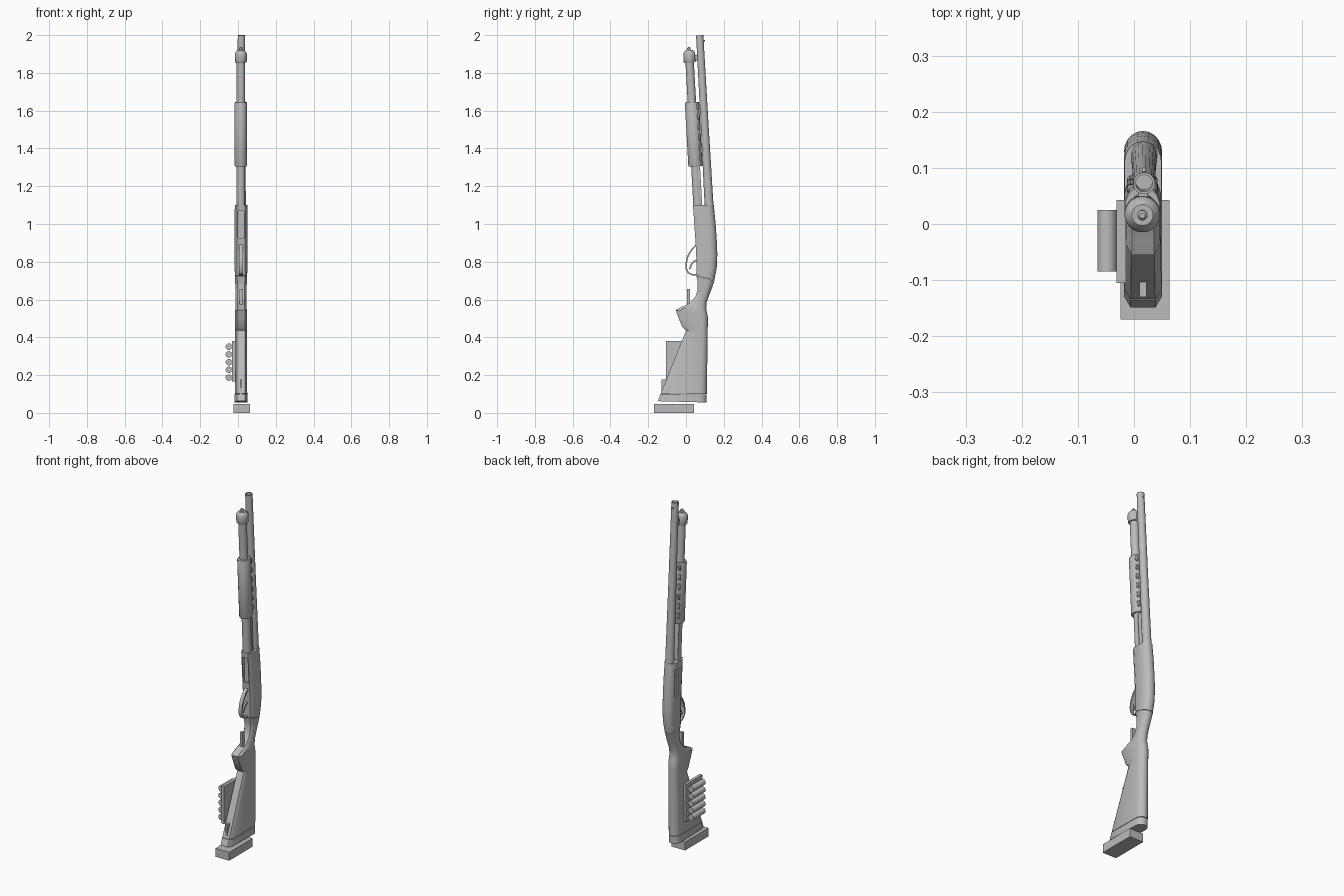
import bpy, bmesh, math
from mathutils import Vector

cube = bpy.data.objects.get("Cube")
if cube:
    bpy.data.objects.remove(cube, do_unlink=True)

grey = bpy.data.materials.new("plain grey")
grey.use_nodes = True
grey.diffuse_color = (0.5, 0.5, 0.5, 1)
grey.node_tree.nodes["Principled BSDF"].inputs["Base Color"].default_value = (0.5, 0.5, 0.5, 1)

CX = 0.016  # centre plane of the long parts


def finish(name, bm, smooth=True):
    bmesh.ops.recalc_face_normals(bm, faces=bm.faces[:])
    mesh = bpy.data.meshes.new(name)
    bm.to_mesh(mesh)
    bm.free()
    ob = bpy.data.objects.new(name, mesh)
    bpy.context.collection.objects.link(ob)
    mesh.materials.append(grey)
    bpy.ops.object.select_all(action='DESELECT')
    ob.select_set(True)
    bpy.context.view_layer.objects.active = ob
    if smooth:
        bpy.ops.object.shade_smooth_by_angle(angle=math.radians(35))
    return ob


def skin(name, rings, closed=False, smooth=True):
    """Bridge rings of points; cap the ends, or join last to first."""
    bm = bmesh.new()
    loops = [[bm.verts.new(p) for p in ring] for ring in rings]
    pairs = list(zip(loops, loops[1:]))
    if closed:
        pairs.append((loops[-1], loops[0]))
    else:
        bm.faces.new(loops[0])
        bm.faces.new(loops[-1])
    n = len(loops[0])
    for a, b in pairs:
        for i in range(n):
            j = (i + 1) % n
            bm.faces.new((a[i], a[j], b[j], b[i]))
    return finish(name, bm, smooth)


def box(name, lo, hi):
    rings = [[(lo[0], lo[1], z), (hi[0], lo[1], z), (hi[0], hi[1], z), (lo[0], hi[1], z)]
             for z in (lo[2], hi[2])]
    return skin(name, rings, smooth=False)


def lathe(name, p0, p1, profile, n=20, deep=1.0):
    """Turn (fraction along axis, radius) pairs about the line p0-p1."""
    p0, p1 = Vector(p0), Vector(p1)
    axis = (p1 - p0).normalized()
    u = Vector((1, 0, 0))
    v = axis.cross(u)
    rings = []
    for t, r in profile:
        c = p0.lerp(p1, t)
        rings.append([c + u * r * math.cos(a) + v * r * deep * math.sin(a)
                      for a in (2 * math.pi * (i + 0.5) / n for i in range(n))])
    return skin(name, rings)


def body(name, rows):
    """Loft with a chamfered front and rounded back; rows are
    (front y, front z, back y, back z, half width)."""
    rings = []
    for yf, zf, yb, zb, w in rows:
        d = yb - yf
        c = min(0.02, d * 0.2)
        back = min(w * 1.1, d * 0.45)
        pts = [(-w, yf + c), (-w * 0.65, yf), (w * 0.65, yf), (w, yf + c)]
        for i in range(11):
            a = math.pi * i / 10
            pts.append((w * math.cos(a), yb - back + back * math.sin(a)))
        rings.append([(CX + x, y, zf + (zb - zf) * (y - yf) / d) for x, y in pts])
    return skin(name, rings)


def strip(name, path, half, thick):
    """Flat band following a (y, z) path in the centre plane."""
    rings = []
    for i, p in enumerate(path):
        a, b = Vector(path[max(i - 1, 0)]), Vector(path[min(i + 1, len(path) - 1)])
        d = (b - a).normalized()
        n = Vector((-d.y, d.x)) * thick / 2
        q = Vector(p)
        rings.append([(CX + s * half, *(q + n * k)) for s, k in ((-1, -1), (1, -1), (1, 1), (-1, 1))])
    return skin(name, rings)


def cut(target, cutter):
    cutter.hide_render = True
    mod = target.modifiers.new("cut", 'BOOLEAN')
    mod.operation, mod.object, mod.solver = 'DIFFERENCE', cutter, 'EXACT'
    bpy.ops.object.select_all(action='DESELECT')
    bpy.context.view_layer.objects.active = target
    target.select_set(True)
    bpy.ops.object.modifier_apply(modifier=mod.name)
    bpy.data.objects.remove(cutter, do_unlink=True)


def tube_at(z, dx=0, dy=0):
    return (CX - 0.001 + dx, 0.017 + 0.0555 * (1.9 - z) + dy, z)


def barrel_at(z, dx=0, dy=0):
    return (CX + 0.002 + dx, 0.0725 + 0.055 * (2 - z) + dy, z)


# Barrel with open bore, bead and clamp
lathe("barrel", barrel_at(1.08), barrel_at(1.999),
      [(0, 0.024), (0.15, 0.023), (0.5, 0.021), (1, 0.0195), (1, 0.015), (0.93, 0.015)])
lathe("front_bead", barrel_at(1.97, dy=0.017), barrel_at(1.97, dy=0.027),
      [(0, 0.004), (0.6, 0.004), (1, 0.002)], 10)
box("barrel_clamp", (CX - 0.008, 0.03, 1.862), (CX + 0.008, 0.07, 1.895))

# Magazine tube and end cap
lathe("magazine_tube", tube_at(1.08), tube_at(1.87), [(0, 0.023), (1, 0.0225)])
lathe("magazine_cap", tube_at(1.855), tube_at(1.937),
      [(0, 0.029), (0.06, 0.032), (0.55, 0.032), (0.68, 0.028), (0.8, 0.019),
       (0.8, 0.009), (0.94, 0.009), (1, 0.005)], 24)

# Sliding grip, its side ribs and the action bars
lathe("sliding_grip", tube_at(1.305), tube_at(1.645),
      [(0, 0.031), (0.015, 0.033), (0.985, 0.033), (1, 0.031)], 16, 1.16)
for side in (-1, 1):
    tag = "left" if side > 0 else "right"
    for i in range(6):
        z = 1.335 + i * 0.054
        lathe(f"{tag}_grip_rib", tube_at(z, side * 0.019, 0.03), tube_at(z + 0.036, side * 0.019, 0.03),
              [(0, 0.004), (0.25, 0.009), (0.75, 0.009), (1, 0.004)], 8)
    lathe(f"{tag}_action_bar", tube_at(1.08, side * 0.02, 0.018), tube_at(1.32, side * 0.02, 0.018),
          [(0, 0.004), (1, 0.004)], 4, 2.2)

# Receiver with ejection and loading openings
receiver = body("receiver", [
    (0.054, 0.728, 0.150, 0.702, 0.032), (0.055, 0.78, 0.163, 0.77, 0.034),
    (0.054, 0.84, 0.166, 0.84, 0.034), (0.050, 0.91, 0.163, 0.91, 0.034),
    (0.044, 1.0, 0.157, 1.0, 0.034), (0.037, 1.1, 0.147, 1.1, 0.033)])
cut(receiver, box("port_cutter", (-0.05, 0.095, 0.91), (-0.008, 0.128, 1.06)))
cut(receiver, box("loading_cutter", (CX - 0.017, 0.0, 0.925), (CX + 0.017, 0.06, 1.07)))
box("bolt", (-0.012, 0.097, 0.93), (-0.004, 0.126, 1.03))

# Trigger and its guard
strip("trigger_guard", [(0.056, 0.89), (0.04, 0.875), (0.022, 0.852), (0.007, 0.822), (0.001, 0.79),
                        (0.002, 0.762), (0.012, 0.742), (0.032, 0.732), (0.06, 0.73)], 0.01, 0.008)
strip("trigger", [(0.06, 0.81), (0.042, 0.802), (0.028, 0.785), (0.02, 0.762)], 0.005, 0.009)

# Stock with grip horn, butt pad and bottom block
body("stock", [
    (0.054, 0.726, 0.150, 0.70, 0.032), (0.062, 0.69, 0.138, 0.662, 0.030),
    (0.062, 0.655, 0.122, 0.62, 0.028), (0.050, 0.615, 0.109, 0.585, 0.028),
    (0.015, 0.577, 0.107, 0.555, 0.029), (-0.030, 0.558, 0.111, 0.53, 0.030),
    (-0.055, 0.545, 0.116, 0.505, 0.031), (-0.040, 0.505, 0.116, 0.48, 0.031),
    (-0.020, 0.455, 0.115, 0.45, 0.031), (0.0, 0.435, 0.115, 0.425, 0.031),
    (-0.134, 0.103, 0.110, 0.1, 0.033)])
body("butt_pad", [(-0.135, 0.1, 0.109, 0.097, 0.034), (-0.149, 0.062, 0.109, 0.055, 0.034)])
box("bottom_block", (-0.024, -0.17, 0.0), (0.063, 0.043, 0.048))

# Sling mount and safety tab
box("sling_mount", (CX - 0.006, -0.13, 0.1), (CX + 0.006, -0.09, 0.178))
box("safety_tab", (0.009, 0.004, 0.575), (0.027, 0.022, 0.657))

# Spare round holder on the side of the stock
box("round_holder", (-0.031, -0.105, 0.165), (-0.014, 0.043, 0.38))
for i in range(5):
    z = 0.187 + i * 0.0408
    lathe("spare_round", (-0.048, 0.025, z), (-0.048, -0.085, z),
          [(0, 0.0175), (1, 0.0175)], 14)
